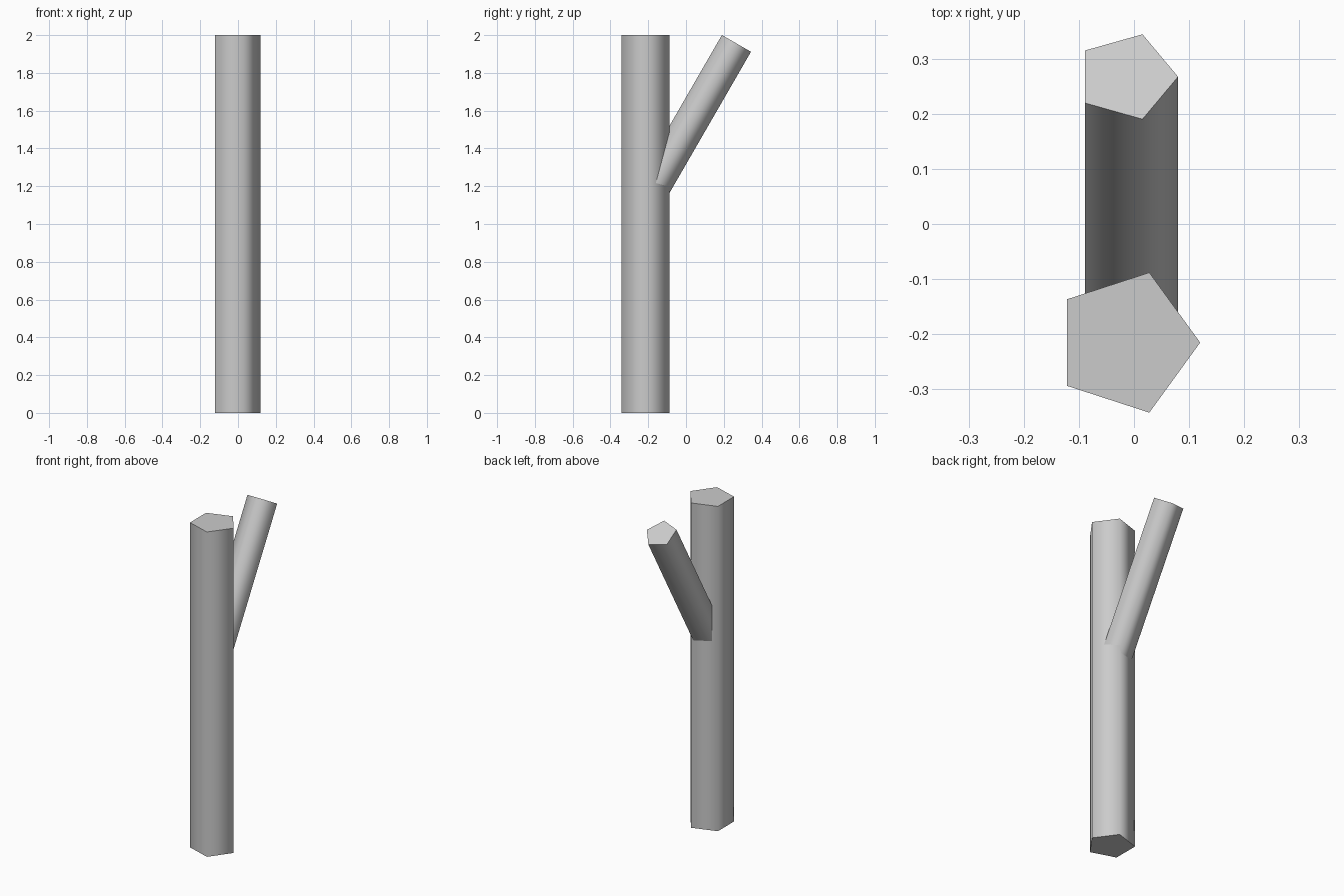
import bpy, bmesh
from math import radians
from mathutils import Matrix, Vector

if "Cube" in bpy.data.objects:
    bpy.data.objects.remove(bpy.data.objects["Cube"])


def limb(name, base, tip, radius):
    """Five-sided capped prism from base to tip, one corner facing +x."""
    base, tip = Vector(base), Vector(tip)
    axis = tip - base
    tilt = Vector((0, 0, 1)).rotation_difference(axis).to_matrix().to_4x4()
    place = Matrix.Translation((base + tip) / 2) @ tilt @ Matrix.Rotation(radians(-90), 4, 'Z')
    bm = bmesh.new()
    bmesh.ops.create_cone(bm, cap_ends=True, segments=5, radius1=radius,
                          radius2=radius, depth=axis.length, matrix=place)
    mesh = bpy.data.meshes.new(name)
    bm.to_mesh(mesh)
    bm.free()
    obj = bpy.data.objects.new(name, mesh)
    bpy.context.collection.objects.link(obj)
    # Smooth sides (72 degree corners), crisp end caps (90 degrees)
    bpy.ops.object.select_all(action='DESELECT')
    obj.select_set(True)
    bpy.context.view_layer.objects.active = obj
    bpy.ops.object.shade_smooth_by_angle(angle=radians(80))
    return obj


# Upright trunk
limb("trunk", (-0.0135, -0.215, 0), (-0.0135, -0.215, 2), 0.1335)

# Side branch leaning back 30 degrees, rooted inside the trunk
limb("branch", (-0.0135, -0.215, 1.121), (-0.0135, 0.267, 1.956), 0.0934)
